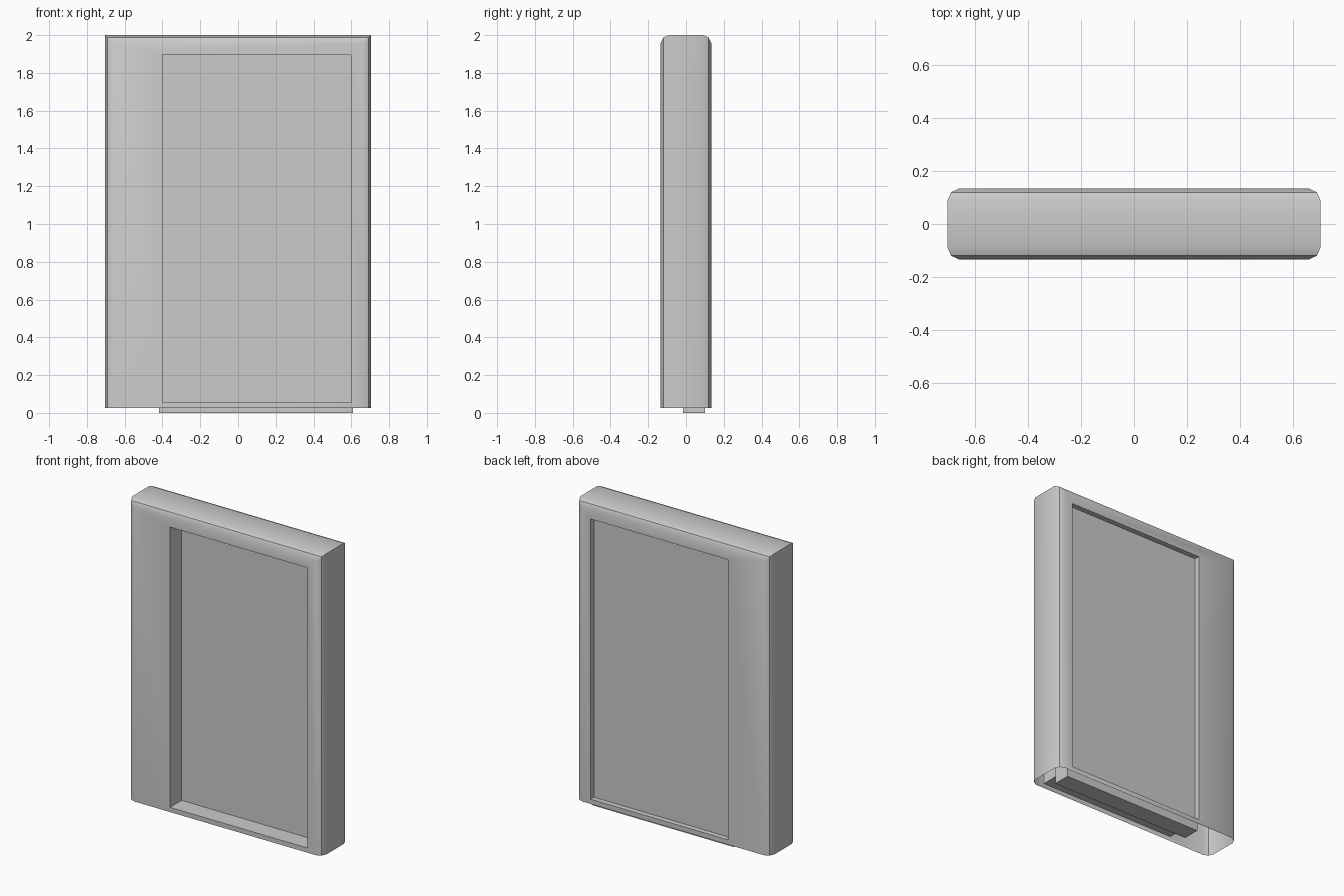
import bpy, bmesh

if "Cube" in bpy.data.objects:
    bpy.data.objects.remove(bpy.data.objects["Cube"])

W, H, BASE = 0.705, 2.0, 0.025        # outer half width, top, open bottom edge
DEPTH = 0.135                         # half depth
WIN = (-0.4, 0.6, 0.056, 1.896)       # opening: x0, x1, z0, z1


def finish(bm, name):
    me = bpy.data.meshes.new(name)
    bm.to_mesh(me)
    bm.free()
    ob = bpy.data.objects.new(name, me)
    bpy.context.collection.objects.link(ob)
    bpy.context.view_layer.objects.active = ob
    bpy.ops.object.select_all(action='DESELECT')
    ob.select_set(True)
    bpy.ops.object.shade_smooth_by_angle(angle=0.5236)
    return ob


# Hollow casing, open underneath: rings run from front recess to back recess
def ring(bm, y, x0, x1, z0, z1):
    return [bm.verts.new((x, y, z)) for x, z in ((x0, z0), (x0, z1), (x1, z1), (x1, z0))]


bm = bmesh.new()
rings = [ring(bm, -0.015, *WIN), ring(bm, -DEPTH, *WIN)]
for y, inset in ((-DEPTH, 0.045), (-0.12, 0.013), (-0.09, 0),
                 (0.09, 0), (0.12, 0.013), (DEPTH, 0.045)):
    rings.append(ring(bm, y, -W + inset, W - inset, BASE, H - inset))
rings += [ring(bm, DEPTH, *WIN), ring(bm, 0.1, *WIN)]

for k, (a, b) in enumerate(zip(rings, rings[1:])):
    for i in range(4):
        if i == 3 and 2 <= k <= 6:    # underside stays open
            continue
        j = (i + 1) % 4
        bm.faces.new((a[i], a[j], b[j], b[i]))
bmesh.ops.recalc_face_normals(bm, faces=bm.faces[:])
bm.normal_update()
top = max(bm.faces, key=lambda f: f.calc_center_median().z)
if top.normal.z < 0:
    bmesh.ops.reverse_faces(bm, faces=bm.faces[:])
finish(bm, "casing")

# Panel set in the opening, its lower edge standing on the ground
bm = bmesh.new()
bmesh.ops.create_cube(bm, size=1)
for v in bm.verts:
    v.co.x = 0.61 if v.co.x > 0 else -0.417
    v.co.y = 0.1 if v.co.y > 0 else -0.015
    v.co.z = 1.91 if v.co.z > 0 else 0
finish(bm, "inset_panel")
